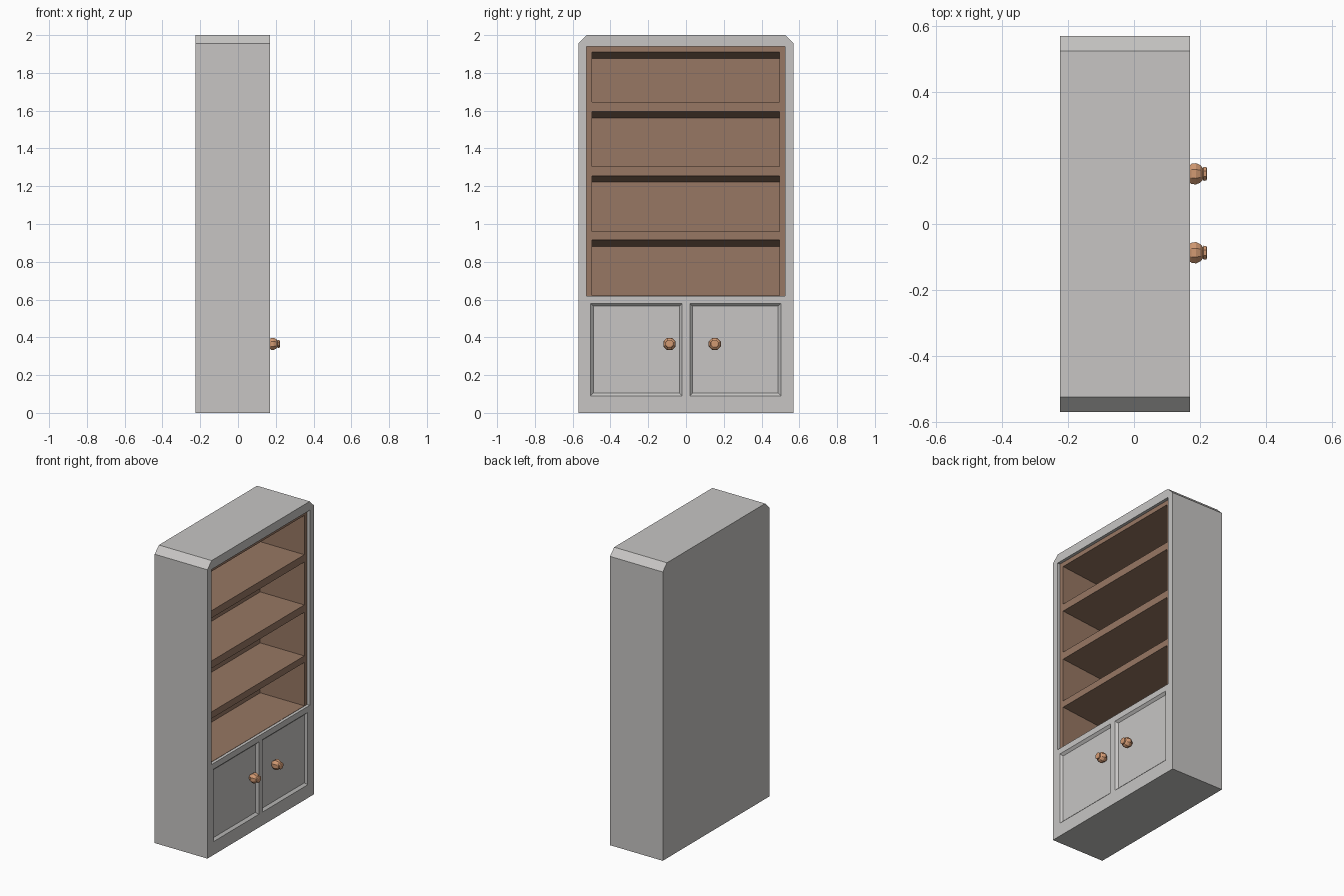
import bpy, bmesh, math
from mathutils import Vector

cube = bpy.data.objects.get("Cube")
if cube:
    bpy.data.objects.remove(cube, do_unlink=True)


def material(name, rgb):
    m = bpy.data.materials.new(name)
    m.use_nodes = True
    m.diffuse_color = (*rgb, 1)
    m.node_tree.nodes["Principled BSDF"].inputs["Base Color"].default_value = (*rgb, 1)
    return m


GREY = material("pale grey paint", (0.57, 0.56, 0.55))
BROWN = material("brown wood", (0.31, 0.185, 0.125))
COPPER = material("copper knob", (0.64, 0.32, 0.17))


def loft(name, rings, mat):
    """Solid through rings of points with equal counts, capped at both ends."""
    bm = bmesh.new()
    loops = [[bm.verts.new(p) for p in ring] for ring in rings]
    n = len(loops[0])
    for a, b in zip(loops, loops[1:]):
        for i in range(n):
            j = (i + 1) % n
            bm.faces.new((a[i], a[j], b[j], b[i]))
    bm.faces.new(loops[0])
    bm.faces.new(loops[-1])
    bmesh.ops.recalc_face_normals(bm, faces=bm.faces)
    mesh = bpy.data.meshes.new(name)
    bm.to_mesh(mesh)
    bm.free()
    mesh.materials.append(mat)
    ob = bpy.data.objects.new(name, mesh)
    bpy.context.collection.objects.link(ob)
    return ob


def rect(x, y0, y1, z0, z1):
    return [(x, y0, z0), (x, y1, z0), (x, y1, z1), (x, y0, z1)]


def carve(target, cutter):
    mod = target.modifiers.new("carve", "BOOLEAN")
    mod.operation, mod.solver, mod.object = "DIFFERENCE", "EXACT", cutter
    cutter.hide_render = True
    bpy.context.view_layer.objects.active = target
    bpy.ops.object.modifier_apply(modifier=mod.name)
    bpy.data.objects.remove(cutter, do_unlink=True)


BACK, FRONT, RECESS, CELL_BACK = -0.225, 0.17, 0.15, -0.18
SILL, HEAD = 0.62, 1.94

# Cabinet shell with clipped top corners
half = [(0.57, 0), (0.57, 1.955), (0.525, 2)]
outline = half + [(-y, z) for y, z in reversed(half)]
cabinet = loft("cabinet", [[(x, y, z) for y, z in outline] for x in (BACK, FRONT)], GREY)

# Shallow recess round the shelves
carve(cabinet, loft("recess_cutter", [rect(RECESS, -0.527, 0.525, SILL, HEAD),
                                      rect(FRONT + 0.1, -0.527, 0.525, SILL, HEAD)], GREY))

# Four compartments, each ceiling sloping down to the back
slope = 0.033 / (RECESS - CELL_BACK)
for floor, top in ((SILL + 0.002, 0.915), (0.96, 1.255), (1.305, 1.595), (1.645, 1.91)):
    rings = [rect(x, -0.497, 0.495, floor, top + slope * (x - RECESS))
             for x in (CELL_BACK, RECESS + 0.01)]
    carve(cabinet, loft("compartment_cutter", rings, GREY))

# Two door panels sunk with sloping edges
EDGE = 0.015
for y0, y1 in ((-0.505, -0.02), (0.02, 0.503)):
    rings = [rect(FRONT + d, y0 - d, y1 + d, 0.09 - d, 0.58 + d) for d in (-EDGE, EDGE)]
    carve(cabinet, loft("door_cutter", rings, GREY))

# Wood colour on everything inside the recess
cabinet.data.materials.append(BROWN)
for face in cabinet.data.polygons:
    c = face.center
    if BACK + 0.02 < c.x < RECESS + 0.003 and abs(c.y) < 0.51 and SILL < c.z < HEAD:
        face.material_index = 1

# Faceted door knobs: a bulb with a small cap
profile = [(0.153, 0.016), (0.164, 0.024), (0.174, 0.033), (0.188, 0.035), (0.202, 0.028),
           (0.209, 0.018), (0.211, 0.023), (0.219, 0.022), (0.222, 0.016)]
for name, y in (("right_knob", -0.087), ("left_knob", 0.152)):
    rings = []
    for x, r in profile:
        angles = [math.tau * (i + 0.5) / 8 for i in range(8)]
        rings.append([Vector((x, y + r * math.cos(a), 0.365 + r * math.sin(a))) for a in angles])
    loft(name, rings, COPPER)
